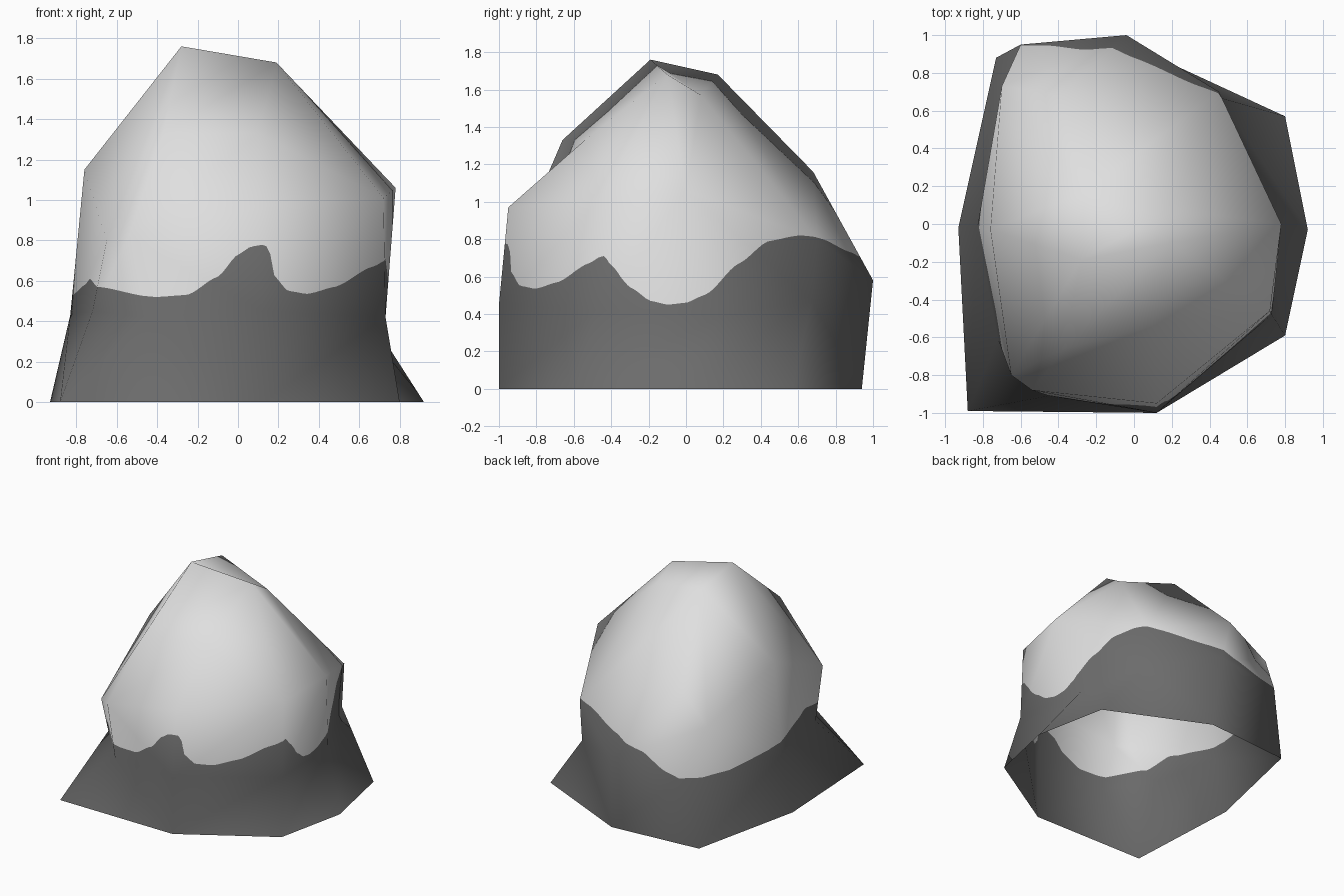
import bpy, math
from mathutils import Vector

if "Cube" in bpy.data.objects:
    bpy.data.objects.remove(bpy.data.objects["Cube"])

# Rings of the rock shell, counter-clockwise from the front left corner
foot = [(-.88, -.99, 0), (.12, -1, 0), (.80, -.59, 0), (.92, -.03, 0),
        (.80, .57, 0), (0, .94, 0), (-.73, .88, 0), (-.93, -.02, 0)]
waist = [(-.72, -.61, .45), (.12, -1, .45), (.73, -.48, .42), (.67, .18, .39),
         (.45, .67, .47), (-.04, 1, .58), (-.60, .95, .54), (-.83, -.02, .43)]
shoulder = [(-.65, -.80, .80), (.12, -.95, .97), (.72, -.46, 1.01), (.78, 0, 1.06),
            (.45, .70, .80), (-.39, .68, 1.16), (-.70, .73, .91), (-.76, -.03, 1.15)]
# Brow, the four summit points, the front left bulge and the front hollow
summit = [(-.37, -.66, 1.33), (-.28, -.19, 1.76), (.19, -.10, 1.68),
          (.20, .08, 1.57), (-.26, .17, 1.68), (-.54, -.88, .82),
          (-.45, -.91, .42), (.10, -.54, 1.33)]
pts = [Vector(p) for p in foot + waist + shoulder + summit]

# Side faces: the numbered quads are split along their other diagonal
tris = []
for i in range(16):
    j = i // 8 * 8 + (i + 1) % 8
    a, b, c, d = i, j, j + 8, i + 8
    if i == 0:
        tris += [(a, b, 30), (b, c, 30), (a, 30, d)]
    elif i == 8:
        tris += [(a, 29, d), (a, 30, 29), (30, b, 29), (b, c, 29)]
    elif i in (4, 7, 11, 12, 14):
        tris += [(a, b, d), (b, c, d)]
    else:
        tris += [(a, b, c), (a, c, d)]
A, B, C, D, E, F, G, H = range(16, 24)
V, P1, P2, Q, P3, X, _, K = range(24, 32)
tris += [(A, X, V), (X, K, V), (X, B, K), (B, C, K), (C, P2, K), (V, K, P2),
         (V, P2, P1), (A, V, P1), (A, P1, H), (H, P1, P3),
         (H, P3, G), (G, P3, F), (F, P3, E), (P3, Q, E), (Q, D, E),
         (P2, D, Q), (P2, C, D), (P1, P2, Q), (P1, Q, P3)]

# Smooth normals of the coarse shell
cage = bpy.data.meshes.new("cage")
cage.from_pydata(pts, [], tris)
cage.update()
norms = [v.normal.copy() for v in cage.vertices]
bpy.data.meshes.remove(cage)

# Wavy snow line: (angle in degrees, height)
snow = [(-178, .53), (-156, .58), (-148, .61), (-136, .57), (-114, .52), (-105, .53),
        (-96, .62), (-90, .73), (-86, .77), (-82, .78), (-80.3, .73), (-79, .62),
        (-74.5, .55), (-67, .535), (-55, .57), (-38, .67), (-31, .71), (-28.5, .66),
        (-22, .54), (-15, .47), (-8, .45), (0, .46), (8, .50), (24, .67), (38, .79),
        (51, .82), (65, .80), (90, .73), (105, .67), (118, .57), (133, .49),
        (147, .47), (182, .53)]


def above_snow(p):
    a = math.degrees(math.atan2(p.y, p.x))
    if a < snow[0][0]:
        a += 360
    for (a0, h0), (a1, h1) in zip(snow, snow[1:]):
        if a <= a1:
            t = (a - a0) / (a1 - a0)
            t = t * t * (3 - 2 * t) * .5 + t * .5
            return p.z - h0 - (h1 - h0) * t
    return p.z - snow[-1][1]


# Fine triangle grid on every coarse face, cut cleanly along the snow line
N = 30
verts, normals, level, faces, mats, seen = [], [], [], [], [], {}


def add(p, n):
    key = tuple(round(c, 5) for c in p)
    if key not in seen:
        seen[key] = len(verts)
        verts.append(p)
        normals.append(n.normalized())
        level.append(above_snow(p))
    return seen[key]


def cut(a, b):
    t = level[a] / (level[a] - level[b])
    return add(verts[a].lerp(verts[b], t), normals[a].lerp(normals[b], t))


def add_face(f):
    up = [level[k] > 0 for k in f]
    if all(up) or not any(up):
        faces.append(f)
        mats.append(int(up[0]))
        return
    k = up.index(sum(up) == 1)          # the corner alone on its side
    a, b, c = f[k], f[(k + 1) % 3], f[(k + 2) % 3]
    ab, ac = cut(a, b), cut(a, c)
    for part, m in (((a, ab, ac), up[k]), ((ab, b, c), not up[k]), ((ab, c, ac), not up[k])):
        if len(set(part)) == 3:
            faces.append(part)
            mats.append(int(m))


for t in tris:
    grid = {}
    for i in range(N + 1):
        for j in range(N + 1 - i):
            w = ((N - i - j) / N, i / N, j / N)
            grid[i, j] = add(sum((pts[k] * s for k, s in zip(t, w)), Vector()),
                             sum((norms[k] * s for k, s in zip(t, w)), Vector()))
    for i in range(N):
        for j in range(N - i):
            add_face((grid[i, j], grid[i + 1, j], grid[i, j + 1]))
            if i + j < N - 1:
                add_face((grid[i + 1, j], grid[i + 1, j + 1], grid[i, j + 1]))

mesh = bpy.data.meshes.new("snowy_rock")
mesh.from_pydata(verts, [], faces)
for name, g in (("rock grey", .15), ("snow white", .74)):
    mat = bpy.data.materials.new(name)
    mat.diffuse_color = (g, g, g, 1)
    mat.use_nodes = True
    mat.node_tree.nodes["Principled BSDF"].inputs["Base Color"].default_value = mat.diffuse_color
    mesh.materials.append(mat)
mesh.polygons.foreach_set("material_index", mats)
mesh.polygons.foreach_set("use_smooth", [True] * len(faces))
mesh.update()
mesh.normals_split_custom_set_from_vertices(normals)
obj = bpy.data.objects.new("snowy_rock", mesh)
bpy.context.collection.objects.link(obj)
